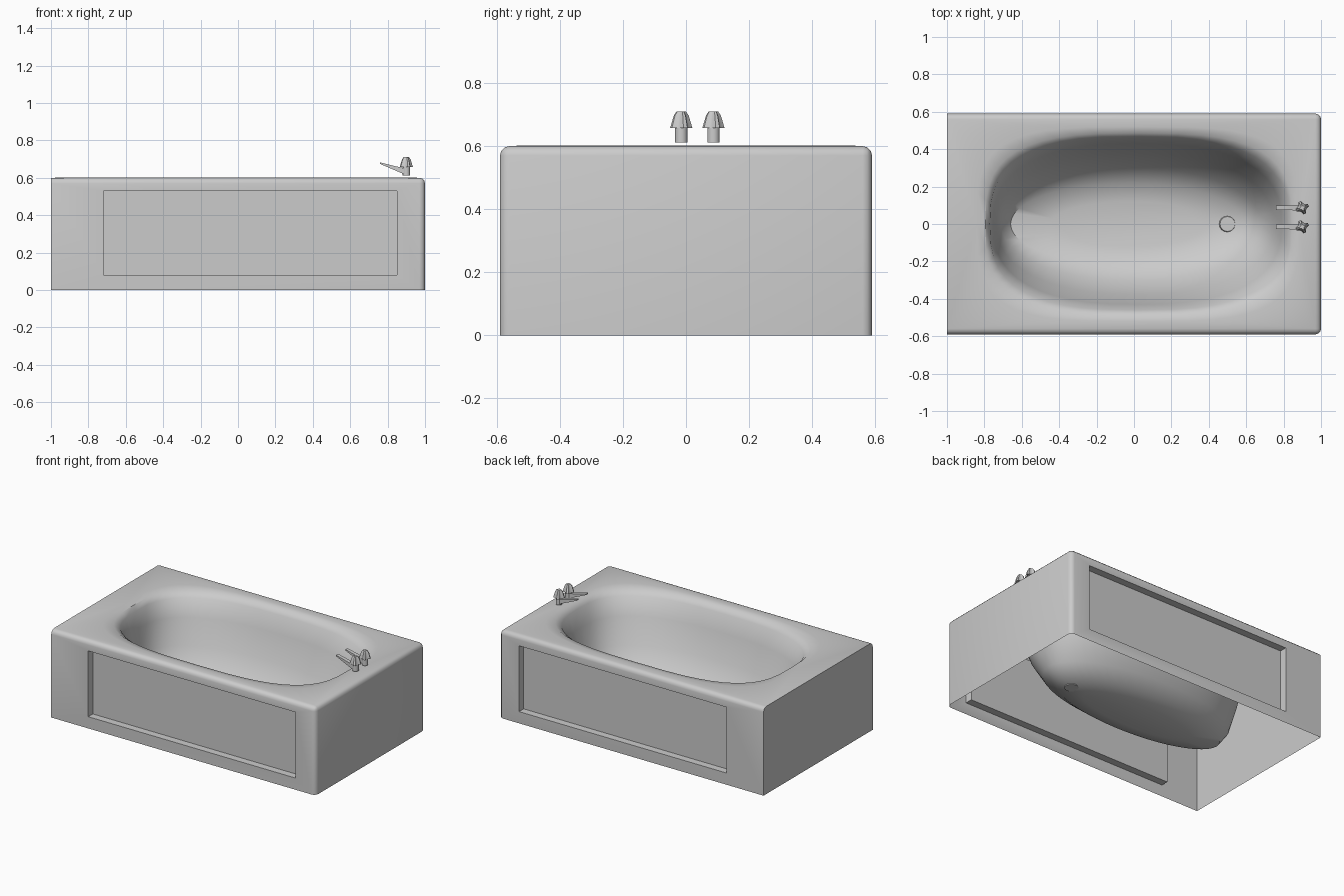
import bpy, bmesh, math

if "Cube" in bpy.data.objects:
    bpy.data.objects.remove(bpy.data.objects["Cube"])

HX, HY, TOP = 1.0, 0.59, 0.6
N = 48


def make_object(name, bm, angle):
    bmesh.ops.recalc_face_normals(bm, faces=bm.faces[:])
    mesh = bpy.data.meshes.new(name)
    bm.to_mesh(mesh)
    bm.free()
    ob = bpy.data.objects.new(name, mesh)
    bpy.context.collection.objects.link(ob)
    bpy.ops.object.select_all(action='DESELECT')
    ob.select_set(True)
    bpy.context.view_layer.objects.active = ob
    bpy.ops.object.shade_smooth_by_angle(angle=math.radians(angle))
    return ob


def oval(bm, x0, x1, b, power, z):
    cx, a = (x0 + x1) / 2, (x1 - x0) / 2
    ring = []
    for i in range(N):
        t = 2 * math.pi * i / N
        c, s = math.cos(t), math.sin(t)
        ring.append(bm.verts.new((
            cx + a * math.copysign(abs(c) ** (2 / power), c),
            b * math.copysign(abs(s) ** (2 / power), s), z)))
    return ring


def join_rings(bm, r0, r1):
    n = len(r0)
    for i in range(n):
        j = (i + 1) % n
        bm.faces.new((r0[i], r0[j], r1[j], r1[i]))


# Outer box, open underneath
bm = bmesh.new()
bmesh.ops.create_cube(bm, size=1)
for v in bm.verts:
    v.co = (v.co.x * 2 * HX, v.co.y * 2 * HY, (v.co.z + 0.5) * TOP)
bmesh.ops.delete(bm, geom=[f for f in bm.faces if f.normal.z < -0.9], context='FACES_ONLY')


def rounded(e):
    p = (e.verts[0].co + e.verts[1].co) / 2
    on_top, on_side, on_right = p.z > TOP - 0.01, abs(p.y) > HY - 0.01, p.x > HX - 0.01
    return (on_top and (on_side or on_right)) or (on_side and on_right and p.z > 0.1)


# Soft edges on the long sides and the tap end
bmesh.ops.bevel(bm, geom=[e for e in bm.edges if rounded(e)], offset=0.03,
                segments=3, profile=0.5, affect='EDGES')

# Recessed panels, front and back
bm.normal_update()
for f in [f for f in bm.faces if abs(f.normal.y) > 0.99]:
    side = math.copysign(1, f.calc_center_median().y)
    for y in (HY, HY - 0.05):
        mid = f.calc_center_median()
        bmesh.ops.inset_individual(bm, faces=[f], thickness=0.01)
        for v in f.verts:
            v.co = (0.85 if v.co.x > mid.x else -0.72, side * y,
                    0.53 if v.co.z > mid.z else 0.08)

# Rim and basin
bm.normal_update()
top = [f for f in bm.faces if f.normal.z > 0.99 and f.calc_center_median().z > TOP - 0.01]
top_edges = list({e for f in top for e in f.edges})
bmesh.ops.delete(bm, geom=top, context='FACES_ONLY')
sections = [(-0.84, 0.88, 0.52, 3.6, 0.602), (-0.795, 0.845, 0.485, 3.1, 0.595),
            (-0.77, 0.82, 0.46, 2.8, 0.565), (-0.755, 0.79, 0.43, 2.5, 0.45),
            (-0.735, 0.745, 0.375, 2.3, 0.28), (-0.71, 0.68, 0.30, 2.1, 0.14),
            (-0.66, 0.59, 0.22, 2.0, 0.07), (-0.45, 0.40, 0.12, 2.0, 0.045)]
rings = [oval(bm, *s) for s in sections]
for r0, r1 in zip(rings, rings[1:]):
    join_rings(bm, r0, r1)
bm.faces.new(rings[-1])
rim_edges = [bm.edges.get((rings[0][i], rings[0][(i + 1) % N])) for i in range(N)]
bmesh.ops.triangle_fill(bm, edges=top_edges + rim_edges, use_beauty=True, normal=(0, 0, 1))
make_object("bathtub", bm, 40)

# Drain
bm = bmesh.new()
bmesh.ops.create_cone(bm, cap_ends=True, segments=16, radius1=0.045, radius2=0.04, depth=0.012)
for v in bm.verts:
    v.co.x += 0.5
    v.co.z += 0.06
make_object("drain", bm, 30)


# Taps: stem, fluted handle and tapered spout
def tap(name, y):
    x = 0.9
    bm = bmesh.new()
    profile = [(0.02, 0.612, 0), (0.02, 0.657, 0), (0.036, 0.657, 1),
               (0.024, 0.697, 1), (0.015, 0.71, 1)]
    rings = []
    for r, z, fluted in profile:
        ring = []
        for i in range(16):
            t = 2 * math.pi * (i + 0.5) / 16
            rr = r * 0.66 if fluted and i % 4 > 1 else r
            ring.append(bm.verts.new((x + rr * math.cos(t), y + rr * math.sin(t), z)))
        rings.append(ring)
    for r0, r1 in zip(rings, rings[1:]):
        join_rings(bm, r0, r1)
    bm.faces.new(rings[0])
    bm.faces.new(rings[-1])
    spout = []
    for px, w, z0, z1 in ((0.9, 0.015, 0.614, 0.648), (0.76, 0.011, 0.674, 0.682)):
        spout.append([bm.verts.new((px, y + s * w, z))
                      for s, z in ((-1, z0), (1, z0), (1, z1), (-1, z1))])
    join_rings(bm, *spout)
    for s in spout:
        bm.faces.new(s)
    make_object(name, bm, 25)


tap("tap_front", -0.015)
tap("tap_back", 0.087)
